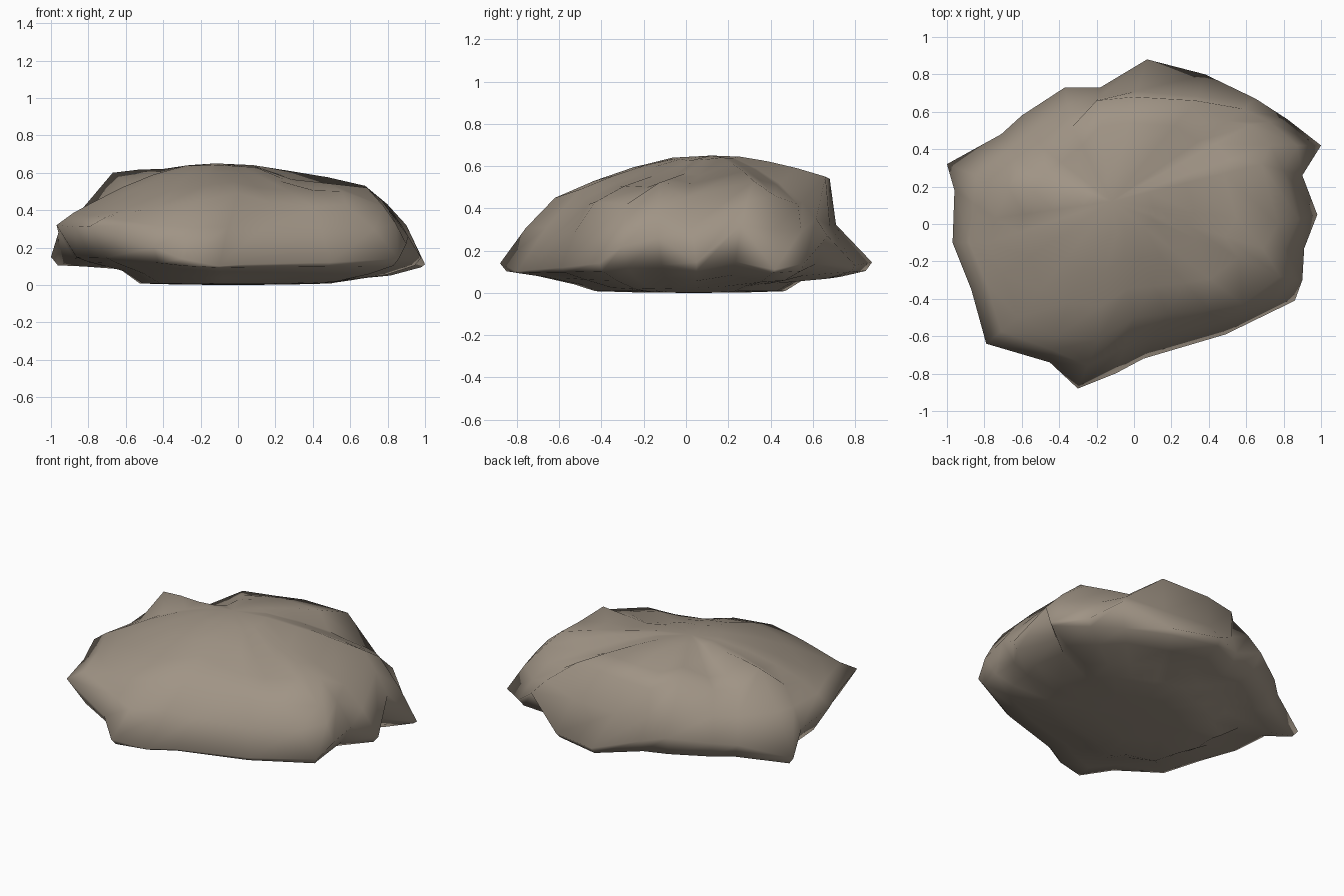
import bpy, bmesh, math

if "Cube" in bpy.data.objects:
    bpy.data.objects.remove(bpy.data.objects["Cube"])

# Columns around the boulder from the back: rim x, y, z, then shoulder x, y, z
COLUMNS = [
    (0.07, 0.88, .145, 0.00, 0.68, .54), (-0.18, 0.73, .20, -0.20, 0.66, .52),
    (-0.37, 0.73, .27, -0.33, 0.52, .57), (-0.60, 0.58, .24, -0.48, 0.40, .49),
    (-0.71, 0.48, .22, -0.60, 0.32, .49), (-1.00, 0.32, .15, -0.67, 0.19, .60),
    (-0.96, 0.18, .28, -0.74, 0.03, .45), (-0.97, -0.10, .32, -0.78, -0.10, .44),
    (-0.87, -0.35, .31, -0.70, -0.27, .42), (-0.79, -0.64, .315, -0.62, -0.50, .40),
    (-0.45, -0.74, .20, -0.42, -0.60, .42), (-0.30, -0.88, .14, -0.19, -0.62, .45),
    (-0.10, -0.80, .10, 0.00, -0.50, .49), (0.05, -0.72, .11, 0.18, -0.48, .44),
    (0.49, -0.59, .12, 0.40, -0.46, .42), (0.86, -0.41, .14, 0.58, -0.43, .43),
    (0.90, -0.30, .22, 0.78, -0.28, .42), (0.91, -0.13, .26, 0.69, -0.13, .52),
    (0.98, 0.05, .145, 0.77, 0.00, .45), (0.90, 0.26, .32, 0.68, 0.32, .53),
    (1.00, 0.42, .11, 0.73, 0.42, .46), (0.82, 0.56, .14, 0.62, 0.53, .42),
    (0.65, 0.67, .27, 0.50, 0.55, .43), (0.38, 0.80, .13, 0.33, 0.66, .55),
]
BASE = (-0.03, 0.04, 0.0)
CROWN = (-0.12, 0.12, 0.65)
# Shallow hollows in the crown: x, y, radius, depth
HOLLOWS = [(0.33, -0.06, .20, .055), (-0.36, 0.28, .13, .04)]


def mix(a, b, t):
    return a + (b - a) * t


def under(col, scale, z):
    """Underside point, pulled in from the rim toward the base middle."""
    return (mix(BASE[0], col[0], scale), mix(BASE[1], col[1], scale), z)


def flank(col):
    """Middle of the side wall: hollow at the back spur, slightly bulging elsewhere."""
    if col[1] > 0.6 and col[2] < .25:
        return (mix(col[0], col[3], .8), mix(col[1], col[4], .85), mix(col[2], col[5], .45))
    if col[1] > 0.6:
        return (mix(col[0], col[3], .45), mix(col[1], col[4], .45), mix(col[2], col[5], .5))
    return (mix(col[0], col[3], .47), mix(col[1], col[4], .47), mix(col[2], col[5], .54))


def top(col, scale, rise):
    """Crown point between shoulder and summit."""
    x, y = mix(CROWN[0], col[3], scale), mix(CROWN[1], col[4], scale)
    z = mix(col[5], CROWN[2], rise)
    for hx, hy, radius, depth in HOLLOWS:
        z -= depth * math.exp(-((x - hx) ** 2 + (y - hy) ** 2) / radius ** 2)
    return (x, y, z)


rings = [
    # Underside
    [under(c, .28, .002) for c in COLUMNS],
    [under(c, .51, .008) for c in COLUMNS],
    [under(c, .62, .05 - .045 * c[0] * .62 + .02 * c[1]) for c in COLUMNS],
    [under(c, .82, mix(.065 - .025 * c[0], c[2], .15)) for c in COLUMNS],
    [under(c, 1.03 - .45 * c[2], mix(.09, c[2], .25)) for c in COLUMNS],
    # Rim, wall and shoulder
    [c[:3] for c in COLUMNS],
    [flank(c) for c in COLUMNS],
    [c[3:] for c in COLUMNS],
]
# Gently domed crown
for scale, rise in ((.75, .40), (.50, .72), (.25, .95)):
    rings.append([top(c, scale, rise) for c in COLUMNS])

bm = bmesh.new()
loops = [[bm.verts.new(p) for p in ring] for ring in rings]
n = len(COLUMNS)
for low, high in zip(loops, loops[1:]):
    for i in range(n):
        j = (i + 1) % n
        bm.faces.new((low[i], low[j], high[j], high[i]))
bottom = bm.verts.new(BASE)
summit = bm.verts.new(CROWN)
for i in range(n):
    j = (i + 1) % n
    bm.faces.new((bottom, loops[0][j], loops[0][i]))
    bm.faces.new((summit, loops[-1][i], loops[-1][j]))
bmesh.ops.recalc_face_normals(bm, faces=bm.faces)
for f in bm.faces:
    f.smooth = True

mesh = bpy.data.meshes.new("boulder")
bm.to_mesh(mesh)
bm.free()
stone = bpy.data.materials.new("grey brown stone")
stone.diffuse_color = (0.35, 0.295, 0.235, 1)
stone.use_nodes = True
stone.node_tree.nodes["Principled BSDF"].inputs["Base Color"].default_value = stone.diffuse_color
mesh.materials.append(stone)
bpy.context.collection.objects.link(bpy.data.objects.new("boulder", mesh))
